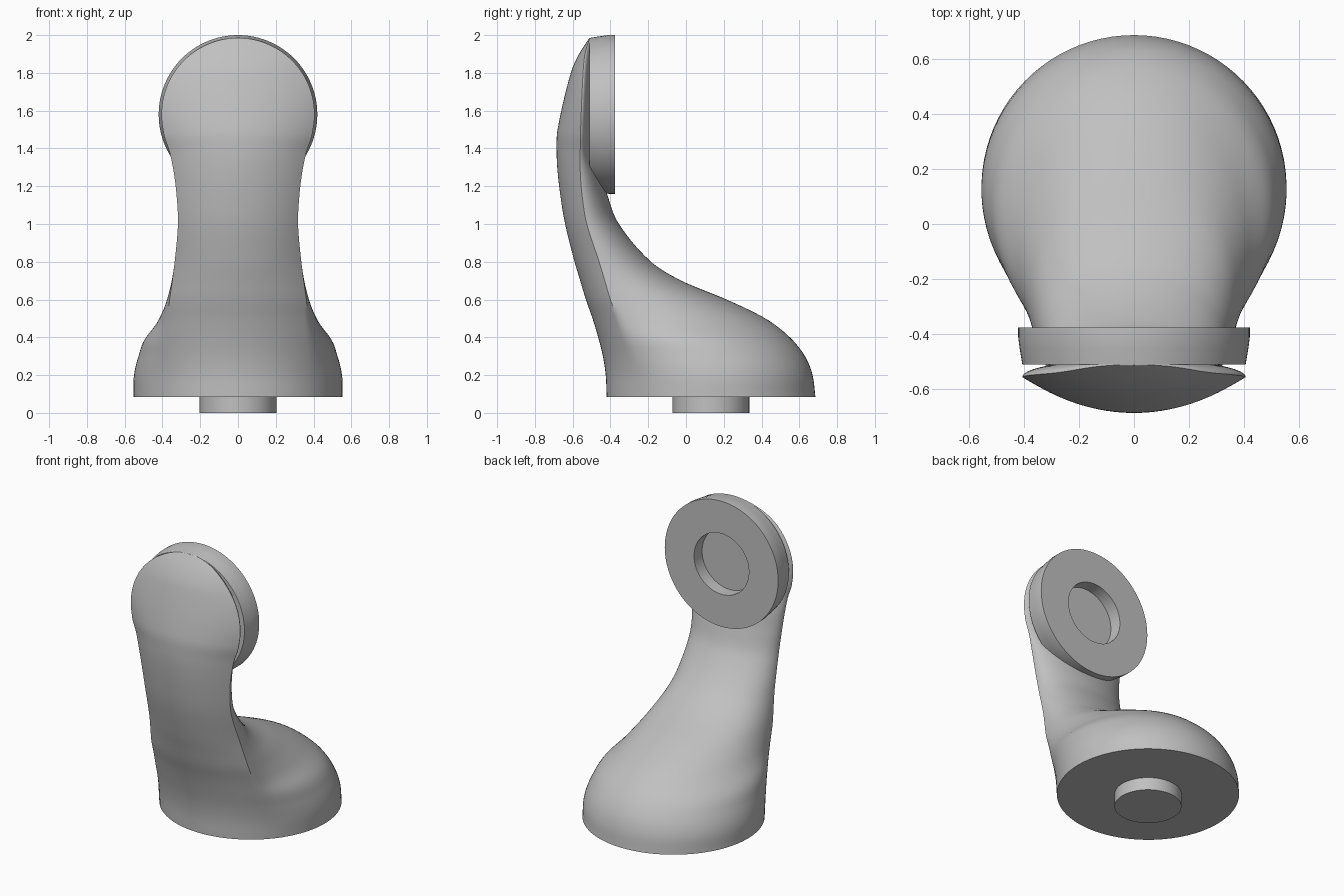
import bpy, bmesh, math
from mathutils import Matrix, Vector

cube = bpy.data.objects.get("Cube")
if cube:
    bpy.data.objects.remove(cube, do_unlink=True)

# Single plain grey material
grey = bpy.data.materials.new("plain_grey")
grey.use_nodes = True
colour = (0.53, 0.53, 0.53, 1.0)
grey.diffuse_color = colour
grey.node_tree.nodes["Principled BSDF"].inputs["Base Color"].default_value = colour

HEAD_Z, HEAD_EDGE = 1.58, 0.405      # head centre height, radius of its front edge
BASE_Y, BASE_Z = 0.132, 0.085        # base centre and underside
TOP_Z = HEAD_Z + HEAD_EDGE

# Body stations: height, front y, crease y, back-ellipse centre y, back y, crease half-width
STATIONS = [
    (BASE_Z, -.42, -.25, BASE_Y, .685, .40),
    (.2, -.425, -.265, .119, .67, .395),
    (.3, -.44, -.29, .08, .63, .39),
    (.4, -.465, -.325, .01, .55, .382),
    (.5, -.495, -.36, -.12, .42, .373),
    (.6, -.53, -.40, -.27, .215, .362),
    (.7, -.56, -.43, -.385, -.025, .348),
    (.8, -.59, -.46, -.45, -.185, .335),
    (1.0, -.64, -.525, -.525, -.355, .318),
    (1.15, -.665, -.55, -.55, -.415, .325),
    (1.28, -.68, -.56, -.56, -.45, .341),
    (1.38, -.685, -.56, -.56, -.49, .362),
    (1.5, -.68, -.558, -.558, -.49, .395),
    (1.8, -.61, -.545, -.545, -.49, .34),
    (1.9, -.566, -.535, -.535, -.49, .248),
    (TOP_Z, -.512, -.51, -.51, -.49, .0),
]


def slope(i, k):
    a, b = STATIONS[max(i - 1, 0)], STATIONS[min(i + 1, len(STATIONS) - 1)]
    return (b[k] - a[k]) / (b[0] - a[0])


def station(z):
    """Smooth interpolation of the body stations at one height."""
    i = max(j for j in range(len(STATIONS) - 1) if STATIONS[j][0] <= z + 1e-9)
    p, q = STATIONS[i], STATIONS[i + 1]
    h = q[0] - p[0]
    t = (z - p[0]) / h
    out = []
    for k in range(1, len(p)):
        m, n = slope(i, k) * h, slope(i + 1, k) * h
        out.append((2*t**3 - 3*t*t + 1) * p[k] + (t**3 - 2*t*t + t) * m
                   + (3*t*t - 2*t**3) * q[k] + (t**3 - t*t) * n)
    return out


def section(z, n_front=32, n_back=64):
    """Horizontal outline: circular arc in front, elliptical arc behind a crease."""
    front, crease, mid, back, width = station(z)
    if z >= 1.5:
        width = math.sqrt(max(HEAD_EDGE**2 - (z - HEAD_Z)**2, 1e-8))
    mid = max(mid, crease)
    rise = max(crease - front, 1e-5)
    half = 2 * math.atan2(rise, width)
    radius = (width**2 + rise**2) / (2 * rise)
    pts = []
    for j in range(n_front):
        a = half * (2 * j / n_front - 1)
        pts.append((radius * math.sin(a), front + radius * (1 - math.cos(a)), z))
    depth = max(back - mid, 1e-4)
    start = math.asin(max(-1, min(0, (crease - mid) / depth)))
    wide = width / math.cos(start)
    for j in range(n_back):
        a = start + (math.pi - 2 * start) * j / n_back
        pts.append((wide * math.cos(a), mid + depth * math.sin(a), z))
    return pts


def finish(name, bm, angle):
    bmesh.ops.recalc_face_normals(bm, faces=bm.faces)
    mesh = bpy.data.meshes.new(name)
    bm.to_mesh(mesh)
    bm.free()
    mesh.materials.append(grey)
    obj = bpy.data.objects.new(name, mesh)
    bpy.context.collection.objects.link(obj)
    bpy.ops.object.select_all(action='DESELECT')
    obj.select_set(True)
    bpy.context.view_layer.objects.active = obj
    bpy.ops.object.shade_smooth_by_angle(angle=math.radians(angle))
    return obj


def lathe(name, profile, matrix, steps=96):
    """Turn a (radius, height) profile about z, then place it."""
    bm = bmesh.new()
    verts = [bm.verts.new((r, 0, h)) for r, h in profile]
    edges = [bm.edges.new(pair) for pair in zip(verts, verts[1:])]
    bmesh.ops.spin(bm, geom=verts + edges, cent=(0, 0, 0), axis=(0, 0, 1),
                   angle=math.tau, steps=steps, use_duplicate=False)
    bmesh.ops.remove_doubles(bm, verts=bm.verts, dist=1e-5)
    bmesh.ops.transform(bm, matrix=matrix, verts=bm.verts)
    return finish(name, bm, 35)


# Curved body: lofted sections, packed closer together toward the rounded top
heights = [BASE_Z + (1.5 - BASE_Z) * i / 70 for i in range(70)]
heights += [1.5 + (TOP_Z - 1.5) * math.sin(math.pi / 2 * i / 30) for i in range(31)]
bm = bmesh.new()
rings = [[bm.verts.new(p) for p in section(z)] for z in heights]
for low, high in zip(rings, rings[1:]):
    for j in range(len(low)):
        k = (j + 1) % len(low)
        bm.faces.new((low[j], low[k], high[k], high[j]))
bm.faces.new(rings[0])
bm.faces.new(rings[-1])
finish("curved_body", bm, 40)

# Round head with a socket, its axis pointing backward
to_back = Matrix.Translation(Vector((0, 0, HEAD_Z))) @ Matrix.Rotation(-math.pi / 2, 4, 'X')
lathe("socket_head", [(0, -.51), (HEAD_EDGE, -.51), (.415, -.45), (.42, -.41), (.42, -.375),
                      (.203, -.375), (.203, -.46), (0, -.46)], to_back)

# Locating pin under the base
lathe("base_pin", [(0, 0), (.203, 0), (.203, BASE_Z + .02), (0, BASE_Z + .02)],
      Matrix.Translation(Vector((0, BASE_Y, 0))))
